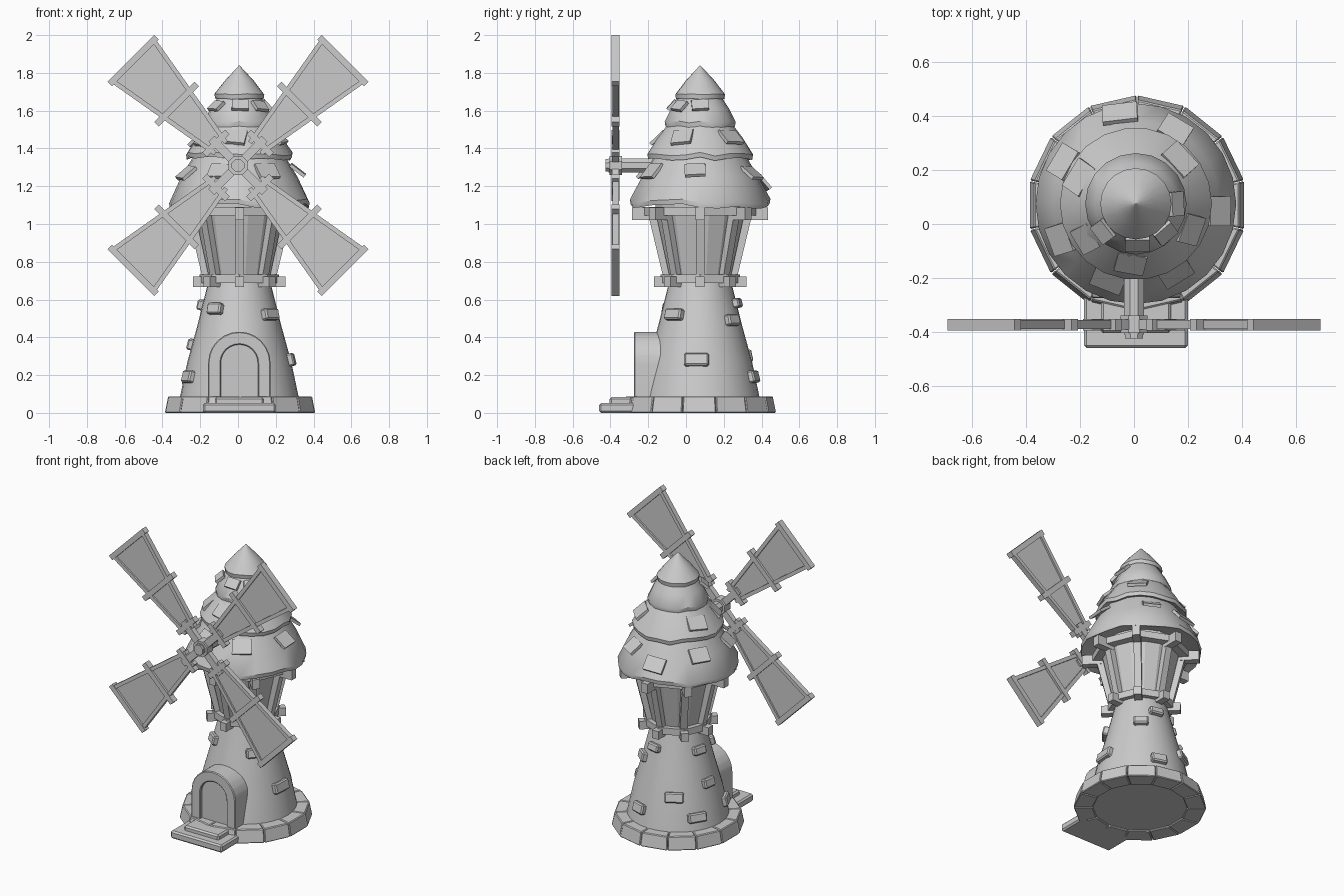
import bpy, bmesh, random
from math import pi, sin, cos, radians, atan2
from mathutils import Matrix, Vector

if "Cube" in bpy.data.objects:
    bpy.data.objects.remove(bpy.data.objects["Cube"])

random.seed(4)
CX, CY = 0.007, 0.075          # tower axis
HUB = Vector((0, -0.373, 1.31))

# The whole model is one plain grey
GREY = bpy.data.materials.new("plain_grey")
GREY.diffuse_color = (0.6, 0.6, 0.6, 1)
GREY.use_nodes = True
GREY.node_tree.nodes["Principled BSDF"].inputs["Base Color"].default_value = GREY.diffuse_color


def finish(bm, name, bevel=0, smooth=False):
    bmesh.ops.recalc_face_normals(bm, faces=bm.faces)
    if bevel:
        bmesh.ops.bevel(bm, geom=bm.edges[:], offset=bevel, segments=1, affect='EDGES')
    me = bpy.data.meshes.new(name)
    bm.to_mesh(me)
    bm.free()
    me.materials.append(GREY)
    if smooth:
        me.shade_smooth()
        me.set_sharp_from_angle(angle=radians(35))
    ob = bpy.data.objects.new(name, me)
    bpy.context.collection.objects.link(ob)
    return ob


def add_box(bm, size, matrix):
    bmesh.ops.create_cube(bm, size=1, matrix=matrix @ Matrix.Diagonal((*size, 1)))


def around(deg, r, z, tilt=0, roll=0):
    """Placement round the tower axis: local x points outward, 0 deg = +x."""
    return (Matrix.Translation((CX, CY, 0)) @ Matrix.Rotation(radians(deg), 4, 'Z')
            @ Matrix.Translation((r, 0, z)) @ Matrix.Rotation(radians(tilt), 4, 'Y')
            @ Matrix.Rotation(radians(roll), 4, 'X'))


def lathe(bm, profile, n, jitter=None, offset=0):
    """Revolve (r, z) points; jitter gives a height change per side for the lower edge rows."""
    rings = []
    for i, (r, z) in enumerate(profile):
        ring = []
        for k in range(n):
            a = 2 * pi * (k + offset) / n
            dz = jitter[k] if jitter and i in (1, 2) else 0
            ring.append(bm.verts.new((CX + r * cos(a), CY + r * sin(a), z + dz)))
        rings.append(ring)
    for lo, hi in zip(rings, rings[1:]):
        for k in range(n):
            j = (k + 1) % n
            bm.faces.new((lo[k], lo[j], hi[j], hi[k]))
    bm.faces.new(rings[0][::-1])
    bm.faces.new(rings[-1])


def prism(bm, vs):
    """Close eight vertices, two matching loops of four, into a solid."""
    bm.faces.new(vs[:4])
    bm.faces.new(vs[4:])
    for i in range(4):
        j = (i + 1) % 4
        bm.faces.new((vs[i], vs[j], vs[4 + j], vs[4 + i]))


# Base ring of stone blocks
bm = bmesh.new()
N = 14
for k in range(N):
    vs = []
    for z, ri, ro in ((0, 0.29, 0.408), (0.088, 0.29, 0.39)):
        for r, s in ((ri, 0.008), (ro, 0.008), (ro, 0.992), (ri, 0.992)):
            a = 2 * pi * (k - 0.5 + s) / N
            vs.append(bm.verts.new((CX + 0.004 + r * cos(a), CY - 0.005 + r * sin(a), z)))
    prism(bm, vs)
finish(bm, "base_stones", bevel=0.005)

# Tower walls
bm = bmesh.new()
lathe(bm, [(0.36, 0.01), (0.36, 0.07), (0.315, 0.08), (0.275, 0.27), (0.22, 0.47), (0.165, 0.69)], 32)
finish(bm, "tower_wall", smooth=True)
bm = bmesh.new()
lathe(bm, [(0.165, 0.68), (0.165, 0.72), (0.24, 1.06), (0.24, 1.14)], 16, offset=0.5)
finish(bm, "upper_wall")

# Stones set in the wall: angle, height, width, height of stone
bm = bmesh.new()
for deg, z, w, h in ((-128, 0.55, 0.09, 0.06), (-40, 0.52, 0.11, 0.06), (-4, 0.28, 0.13, 0.068),
                     (50, 0.49, 0.09, 0.06), (72, 0.19, 0.10, 0.065), (172, 0.36, 0.09, 0.06),
                     (205, 0.19, 0.10, 0.065), (120, 0.30, 0.12, 0.065), (165, 0.57, 0.09, 0.055),
                     (78, 0.58, 0.09, 0.05), (148, 0.17, 0.12, 0.06)):
    r = 0.318 - 0.246 * (z - 0.08)
    add_box(bm, (0.05, w, h), around(deg, r, z, -14))
finish(bm, "wall_stones", bevel=0.008)

# Timber frame: two rings, their blocks and slanted posts
bm = bmesh.new()
for z, h, ro in ((0.71, 0.045, 0.21), (1.068, 0.045, 0.305)):
    lathe(bm, [(ro - 0.07, z - h / 2), (ro, z - h / 2), (ro, z + h / 2), (ro - 0.07, z + h / 2)], 8)
finish(bm, "timber_rings")
bm = bmesh.new()
for k in range(8):
    add_box(bm, (0.09, 0.048, 0.055), around(45 * k, 0.2, 0.695))
    add_box(bm, (0.12, 0.048, 0.065), around(45 * k, 0.3, 1.054))
    add_box(bm, (0.04, 0.045, 0.36), around(45 * k, 0.215, 0.885, 13.5))
finish(bm, "timber_posts")

# Roof tiers with ragged lower edges: bottom radius and height, top radius and height
TIERS = ((0.372, 1.095, 0.23, 1.38, 24, 0.016), (0.282, 1.345, 0.155, 1.55, 22, 0.012),
         (0.188, 1.515, 0.10, 1.69, 20, 0.006), (0.132, 1.662, 0.001, 1.84, 20, 0.003))
for i, (r0, z0, r1, z1, n, jag) in enumerate(TIERS):
    bm = bmesh.new()
    jit = [random.uniform(-jag, jag) for _ in range(n)]
    mid = (r0 * 0.5 + r1 * 0.5 + 0.008, (z0 + z1) / 2 + 0.01)
    lathe(bm, [(r0 * 0.6, z0 + 0.04), (r0 - 0.004, z0), (r0, z0 + 0.025), mid, (r1, z1)], n, jit)
    finish(bm, f"roof_tier_{i + 1}", smooth=True)

# Loose shingles: angle, radius, height, tilt, width
bm = bmesh.new()
for deg, r, z, tilt, w in ((-60, 0.295, 1.28, -42, 0.12), (-5, 0.31, 1.285, -52, 0.11), (62, 0.31, 1.27, -52, 0.11),
                           (100, 0.34, 1.22, -40, 0.13), (150, 0.31, 1.27, -46, 0.12), (205, 0.31, 1.27, -50, 0.11),
                           (-110, 0.30, 1.28, -46, 0.12), (-25, 0.225, 1.46, -46, 0.11), (45, 0.23, 1.46, -50, 0.12),
                           (155, 0.23, 1.45, -50, 0.12), (-95, 0.22, 1.46, -46, 0.11), (215, 0.225, 1.45, -46, 0.10),
                           (0, 0.15, 1.63, -42, 0.09), (-88, 0.15, 1.63, -42, 0.09), (-140, 0.16, 1.625, -50, 0.08),
                           (-45, 0.155, 1.625, -46, 0.08)):
    h = 0.095 if r > 0.2 else 0.065
    add_box(bm, (0.018, w, h), around(deg, r, z, tilt, random.uniform(-8, 8)))
finish(bm, "loose_shingles")


# Doorway: arch outline from left foot to right foot
def arch(w, top, foot, steps=12):
    pts = [(-w, foot)]
    pts += [(-w * cos(pi * i / steps), top - w + w * sin(pi * i / steps)) for i in range(steps + 1)]
    return pts + [(w, foot)]


bm = bmesh.new()
outer, inner = arch(0.165, 0.43, 0.03), arch(0.098, 0.362, 0.03)
rows = [[bm.verts.new((CX + x, y, z)) for x, z in pts]
        for pts, y in ((outer, -0.275), (inner, -0.275), (inner, -0.09), (outer, -0.09))]
for i in range(4):
    p, q = rows[i], rows[(i + 1) % 4]
    for a in range(len(p) - 1):
        bm.faces.new((p[a], p[a + 1], q[a + 1], q[a]))
for end in (0, -1):
    bm.faces.new([row[end] for row in rows])
finish(bm, "door_frame", bevel=0.005, smooth=True)

# Door slab
bm = bmesh.new()
bm.faces.new([bm.verts.new((CX + x, -0.257, z)) for x, z in arch(0.1, 0.364, 0.03)])
bmesh.ops.solidify(bm, geom=bm.faces[:], thickness=0.03)
finish(bm, "door")

# Front steps
bm = bmesh.new()
add_box(bm, (0.385, 0.22, 0.052), Matrix.Translation((CX, -0.35, 0.026)))
add_box(bm, (0.26, 0.16, 0.05), Matrix.Translation((CX, -0.325, 0.058)))
finish(bm, "front_steps", bevel=0.01)

# Shaft and hub
bm = bmesh.new()
for r, y0, y1 in ((0.04, -0.41, 0.0), (0.055, -0.405, -0.34), (0.036, -0.425, -0.40)):
    bmesh.ops.create_cone(bm, cap_ends=True, segments=8, radius1=r, radius2=r, depth=y1 - y0,
                          matrix=Matrix.Translation((0, (y0 + y1) / 2, HUB.z)) @ Matrix.Rotation(pi / 2, 4, 'X')
                          @ Matrix.Rotation(pi / 8, 4, 'Z'))
finish(bm, "shaft_and_hub")


# Four sails: bars and rails with a thin cloth
def beam(bm, p, q, w, d, matrix):
    (x0, z0), (x1, z1) = p, q
    length = ((x1 - x0) ** 2 + (z1 - z0) ** 2) ** 0.5
    add_box(bm, (w, d, length), matrix @ Matrix.Translation(((x0 + x1) / 2, 0, (z0 + z1) / 2))
            @ Matrix.Rotation(atan2(x1 - x0, z1 - z0), 4, 'Y'))


frame, cloth = bmesh.new(), bmesh.new()
for k in range(4):
    m = Matrix.Translation(HUB) @ Matrix.Rotation(radians(45 + 90 * k), 4, 'Y')
    beam(frame, (0, 0.03), (0, 0.2), 0.045, 0.036, m)
    for d, half in ((0.165, 0.085), (0.46, 0.15), (0.785, 0.175)):
        beam(frame, (-half, d), (half, d), 0.034, 0.042, m)
    for s in (-1, 1):
        beam(frame, (s * 0.04, 0.13), (s * 0.153, 0.785), 0.024, 0.034, m)
    prism(cloth, [cloth.verts.new(m @ Vector((x, y, z))) for y in (-0.006, 0.006)
                  for x, z in ((-0.048, 0.165), (0.048, 0.165), (0.15, 0.78), (-0.15, 0.78))])
finish(frame, "sail_frames")
finish(cloth, "sail_cloths")
